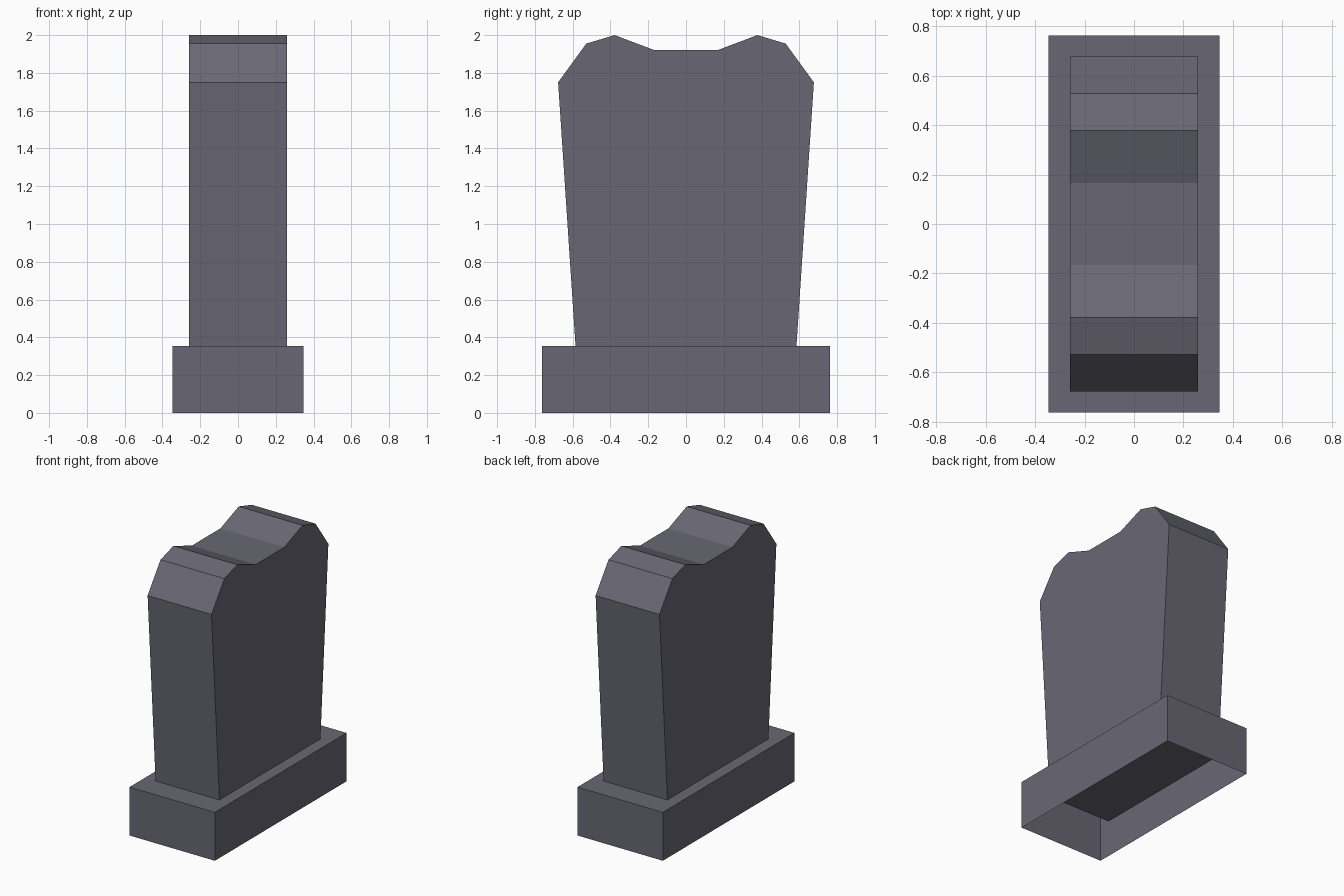
import bpy, bmesh

if "Cube" in bpy.data.objects:
    bpy.data.objects.remove(bpy.data.objects["Cube"])

stone = bpy.data.materials.new("grey_stone")
stone.diffuse_color = (0.14, 0.137, 0.175, 1)
stone.use_nodes = True
stone.node_tree.nodes["Principled BSDF"].inputs["Base Color"].default_value = stone.diffuse_color


def prism(name, profile, half_depth, open_bottom=False):
    """Extrude a (y, z) outline along x, centred on x = 0."""
    bm = bmesh.new()
    verts = [bm.verts.new((-half_depth, y, z)) for y, z in profile]
    face = bm.faces.new(verts)
    ext = bmesh.ops.extrude_face_region(bm, geom=[face])
    moved = [v for v in ext["geom"] if isinstance(v, bmesh.types.BMVert)]
    bmesh.ops.translate(bm, verts=moved, vec=(2 * half_depth, 0, 0))
    bmesh.ops.recalc_face_normals(bm, faces=bm.faces)
    if open_bottom:
        bm.normal_update()
        low = [f for f in bm.faces if f.normal.z < -0.9]
        bmesh.ops.delete(bm, geom=low, context="FACES")
    mesh = bpy.data.meshes.new(name)
    bm.to_mesh(mesh)
    bm.free()
    mesh.materials.append(stone)
    obj = bpy.data.objects.new(name, mesh)
    bpy.context.collection.objects.link(obj)
    return obj


def mirrored(half):
    """Complete a right-hand half outline by mirroring it across y = 0."""
    return half + [(-y, z) for y, z in reversed(half)]


# Plinth: a box that is open underneath
prism("plinth", mirrored([(0.762, 0), (0.762, 0.355)]), 0.346, open_bottom=True)

# Headstone slab: flares upward, two humps on top, sunk into the plinth
prism("headstone_slab", mirrored([(0.574, 0.19), (0.677, 1.75), (0.528, 1.955),
                                  (0.378, 2.0), (0.166, 1.92)]), 0.259)
